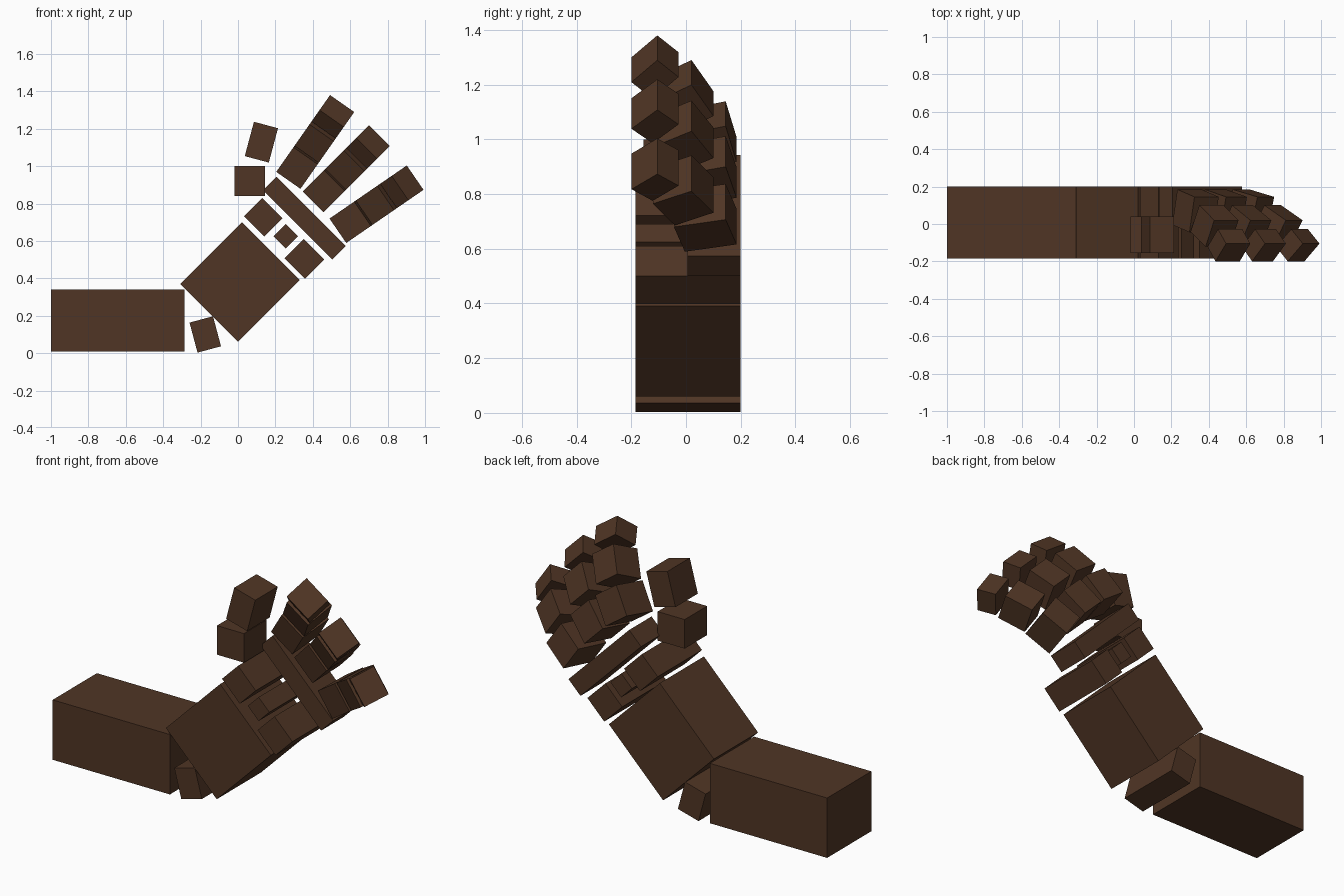
import bpy
from math import radians, cos, sin
from mathutils import Matrix, Vector

if "Cube" in bpy.data.objects:
    bpy.data.objects.remove(bpy.data.objects["Cube"])

brown = bpy.data.materials.new("dark_brown")
brown.diffuse_color = (0.08, 0.036, 0.018, 1)
brown.use_nodes = True
brown.node_tree.nodes["Principled BSDF"].inputs["Base Color"].default_value = brown.diffuse_color


def block(name, size, matrix):
    """Unit cube scaled to size and placed by matrix."""
    bpy.ops.mesh.primitive_cube_add(size=1)
    ob = bpy.context.object
    ob.name = ob.data.name = name
    ob.data.transform(matrix @ Matrix.Diagonal((*size, 1)))
    ob.data.materials.append(brown)
    return ob


def flat_block(name, x, z, along, across, angle, y0=-0.185, y1=0.2):
    """Block turned in the front plane, spanning y0 to y1."""
    m = Matrix.Translation((x, (y0 + y1) / 2, z)) @ Matrix.Rotation(radians(-angle), 4, 'Y')
    block(name, (along, y1 - y0, across), m)


# Arm and palm
flat_block("forearm", -0.643, 0.175, 0.715, 0.33, 0)
flat_block("wrist_block", -0.175, 0.10, 0.13, 0.166, 15)
flat_block("palm", 0.01, 0.38, 0.467, 0.438, 45)

# Knuckle blocks between the palm and the bar
flat_block("upper_knuckle", 0.135, 0.727, 0.138, 0.153, 45)
flat_block("middle_knuckle", 0.255, 0.625, 0.093, 0.093, 45)
flat_block("lower_knuckle", 0.355, 0.504, 0.145, 0.155, 45)
flat_block("knuckle_bar", 0.355, 0.722, 0.103, 0.523, 45, 0.005, 0.2)

# Thumb
flat_block("thumb_base", 0.0625, 0.92, 0.165, 0.16, 0, -0.155, 0.04)
flat_block("thumb_tip", 0.125, 1.128, 0.133, 0.19, -15, -0.155, 0.04)

# Fingers: (segment, outermost corner u, y, length, depth, curl in degrees)
SEGMENTS = [
    ("base", 0.206, 0.145, 0.165, 0.195, 14),
    ("middle", 0.39, 0.02, 0.161, 0.163, 30),
    ("tip", 0.50, -0.105, 0.108, 0.136, 46),
]
FINGERS = [("upper", 0.27, 0.925, 55), ("centre", 0.4025, 0.81, 45), ("lower", 0.535, 0.655, 34.5)]
for finger, x, z, angle in FINGERS:
    frame = Matrix.Translation((x, 0, z)) @ Matrix.Rotation(radians(-angle), 4, 'Y')
    for seg, u, y, length, depth, curl in SEGMENTS:
        c = radians(curl)
        forward, back = Vector((cos(c), -sin(c), 0)), Vector((sin(c), cos(c), 0))
        centre = Vector((u, y, 0)) - forward * length / 2 - back * depth / 2
        m = frame @ Matrix.Translation(centre) @ Matrix.Rotation(-c, 4, 'Z')
        block(f"{finger}_finger_{seg}", (length, depth, 0.158), m)
